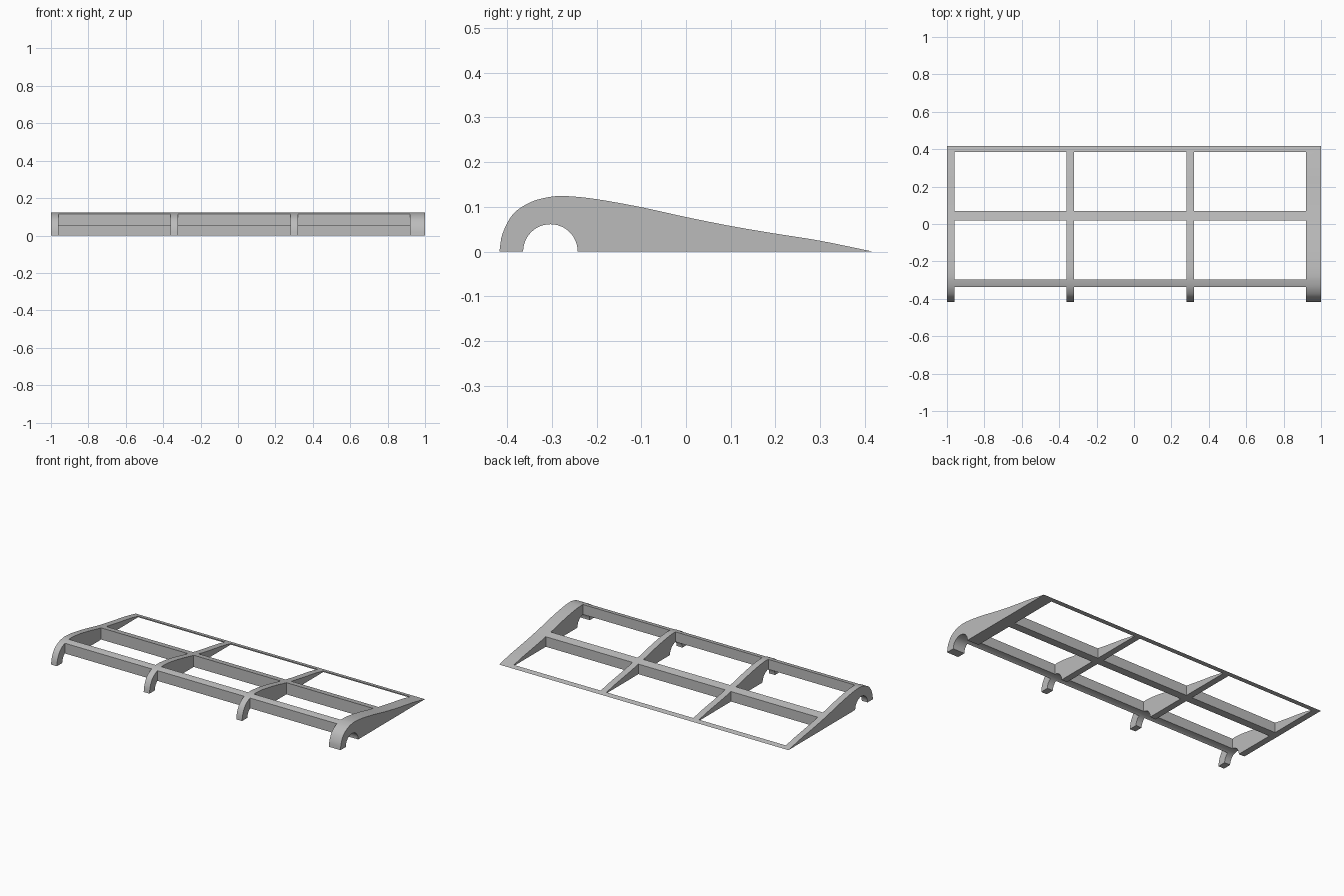
import bpy, bmesh, math
from mathutils import Vector, Matrix

cube = bpy.data.objects.get("Cube")
if cube:
    bpy.data.objects.remove(cube, do_unlink=True)

grey = bpy.data.materials.new("light grey")
grey.use_nodes = True
colour = (0.5, 0.5, 0.5, 1)
grey.diffuse_color = colour
grey.node_tree.nodes["Principled BSDF"].inputs["Base Color"].default_value = colour


def make_object(name, bm):
    bmesh.ops.recalc_face_normals(bm, faces=bm.faces)
    mesh = bpy.data.meshes.new(name)
    bm.to_mesh(mesh)
    bm.free()
    mesh.materials.append(grey)
    obj = bpy.data.objects.new(name, mesh)
    bpy.context.collection.objects.link(obj)
    return obj


def smooth_path(points, steps=4):
    """Catmull-Rom curve through the points."""
    pts = [Vector(p) for p in points]
    pts = [2 * pts[0] - pts[1]] + pts + [2 * pts[-1] - pts[-2]]
    path = []
    for a, b, c, d in zip(pts, pts[1:], pts[2:], pts[3:]):
        for i in range(steps):
            t = i / steps
            path.append(0.5 * (2 * b + (c - a) * t + (2 * a - 5 * b + 4 * c - d) * t * t
                               + (3 * b - a - 3 * c + d) * t ** 3))
    return path + [pts[-2]]


# Solid wing flap: flat underside, curved upper surface
profile = [(-0.417, 0), (-0.41, 0.04), (-0.387, 0.083), (-0.35, 0.109), (-0.31, 0.121),
           (-0.27, 0.124), (-0.2, 0.117), (-0.1, 0.099), (0, 0.077), (0.1, 0.057),
           (0.2, 0.04), (0.3, 0.024), (0.417, 0)]
bm = bmesh.new()
side = bm.faces.new([bm.verts.new((-1, p.x, p.y)) for p in smooth_path(profile)])
extruded = bmesh.ops.extrude_face_region(bm, geom=[side], use_keep_orig=True)
bmesh.ops.translate(bm, vec=(2, 0, 0),
                    verts=[v for v in extruded["geom"] if isinstance(v, bmesh.types.BMVert)])
frame = make_object("flap_frame", bm)

# Open bays between the ribs and the spars
bm = bmesh.new()
for x0, x1 in [(-0.96, -0.36), (-0.32, 0.28), (0.32, 0.92)]:
    for y0, y1 in [(-0.6, -0.338), (-0.298, 0.02), (0.07, 0.385)]:
        place = (Matrix.Translation(((x0 + x1) / 2, (y0 + y1) / 2, 0))
                 @ Matrix.Diagonal((x1 - x0, y1 - y0, 1, 1)))
        bmesh.ops.create_cube(bm, size=1, matrix=place)
bays = make_object("bay_cutter", bm)

# Round channel along the leading edge
bm = bmesh.new()
bmesh.ops.create_cone(bm, cap_ends=True, segments=48, radius1=0.061, radius2=0.061, depth=2.4,
                      matrix=Matrix.Translation((0, -0.303, 0)) @ Matrix.Rotation(math.pi / 2, 4, "Y"))
channel = make_object("channel_cutter", bm)

bpy.context.view_layer.objects.active = frame
for cutter in (bays, channel):
    cutter.hide_render = True
    cut = frame.modifiers.new("cut", "BOOLEAN")
    cut.operation = "DIFFERENCE"
    cut.solver = "EXACT"
    cut.object = cutter
    bpy.ops.object.modifier_apply(modifier=cut.name)
    bpy.data.objects.remove(cutter, do_unlink=True)

bpy.ops.object.select_all(action="DESELECT")
frame.select_set(True)
bpy.ops.object.shade_smooth_by_angle(angle=math.radians(30))
